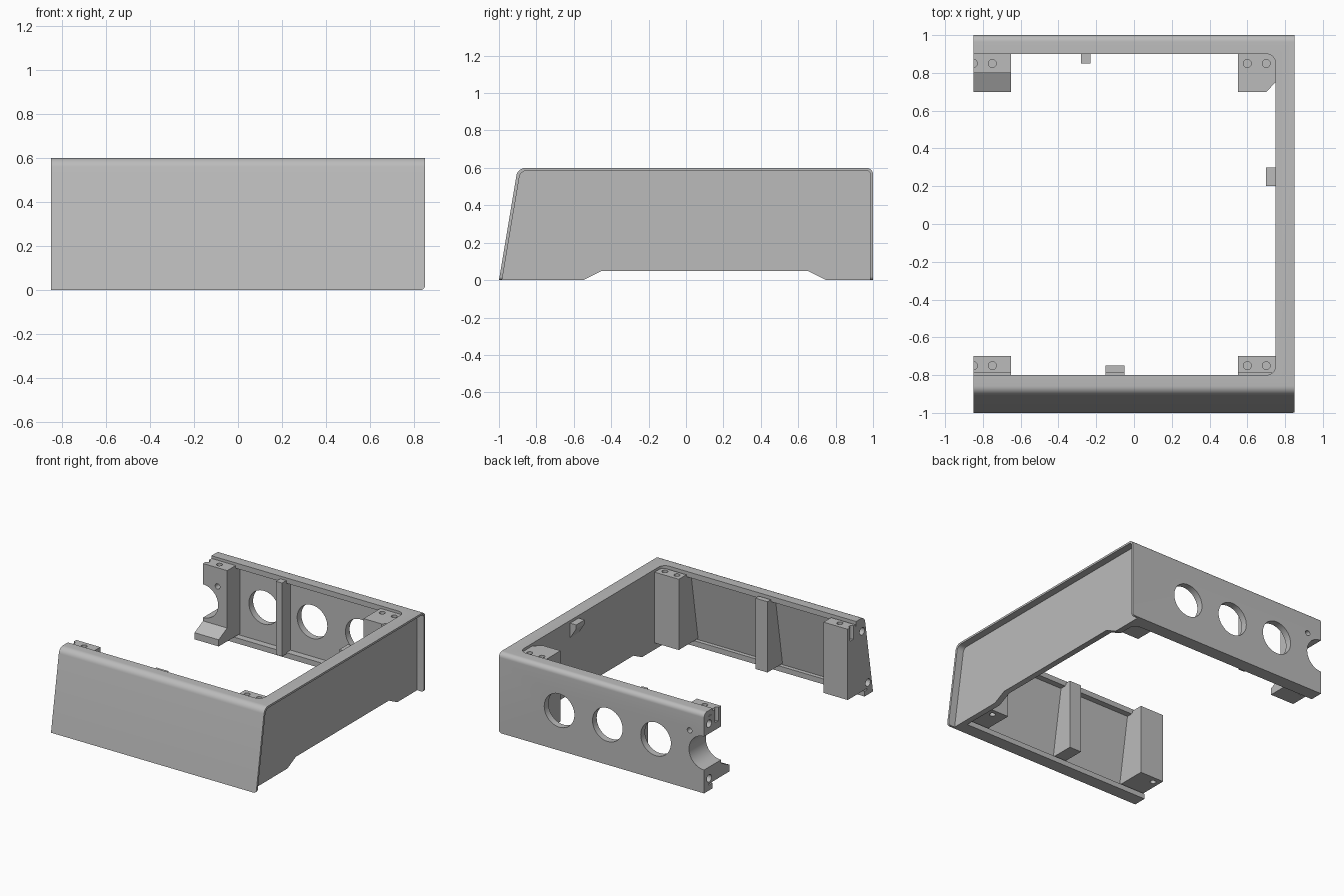
import bpy, bmesh, math
from mathutils import Vector

old = bpy.data.objects.get("Cube")
if old:
    bpy.data.objects.remove(old, do_unlink=True)

grey = bpy.data.materials.new("plain_grey")
grey.use_nodes = True
COLOUR = (0.5, 0.5, 0.5, 1)
grey.diffuse_color = COLOUR
grey.node_tree.nodes["Principled BSDF"].inputs["Base Color"].default_value = COLOUR


def rounded(corners, steps=8):
    """Corners are (u, v, radius); returns an outline with round corners."""
    out = []
    for i, (u, v, r) in enumerate(corners):
        p = Vector((u, v))
        if not r:
            out.append((u, v))
            continue
        a = (Vector(corners[i - 1][:2]) - p).normalized()
        b = (Vector(corners[(i + 1) % len(corners)][:2]) - p).normalized()
        half = a.angle(b) / 2
        centre = p + (a + b).normalized() * r / math.sin(half)
        start = p + a * r / math.tan(half) - centre
        end = p + b * r / math.tan(half) - centre
        for k in range(steps + 1):
            d = start.slerp(end, k / steps) if hasattr(start, "slerp") else start.lerp(end, k / steps)
            out.append(tuple(centre + d.normalized() * r))
    return out


def prism(name, outline, axis, lo, hi):
    """Extrude an outline along an axis between lo and hi."""
    place = {"x": lambda u, v, w: (w, u, v),
             "y": lambda u, v, w: (u, w, v),
             "z": lambda u, v, w: (u, v, w)}[axis]
    bm = bmesh.new()
    rings = [[bm.verts.new(place(u, v, w)) for u, v in outline] for w in (lo, hi)]
    for ring in rings:
        bm.faces.new(ring)
    n = len(outline)
    for i in range(n):
        j = (i + 1) % n
        bm.faces.new((rings[0][i], rings[0][j], rings[1][j], rings[1][i]))
    bmesh.ops.recalc_face_normals(bm, faces=bm.faces)
    mesh = bpy.data.meshes.new(name)
    bm.to_mesh(mesh)
    bm.free()
    mesh.materials.append(grey)
    obj = bpy.data.objects.new(name, mesh)
    bpy.context.collection.objects.link(obj)
    return obj


def box(name, x0, x1, y0, y1, z0, z1):
    return prism(name, [(x0, y0), (x1, y0), (x1, y1), (x0, y1)], "z", z0, z1)


def rod(axis, u, v, r, lo, hi, sides=32):
    ring = [(u + r * math.cos(math.tau * k / sides), v + r * math.sin(math.tau * k / sides))
            for k in range(sides)]
    return prism("cutter", ring, axis, lo, hi)


def cut(obj, cutter):
    cutter.hide_render = True
    mod = obj.modifiers.new("cut", "BOOLEAN")
    mod.operation = "DIFFERENCE"
    mod.solver = "EXACT"
    mod.object = cutter
    bpy.context.view_layer.objects.active = obj
    bpy.ops.object.modifier_apply(modifier=mod.name)
    bpy.data.objects.remove(cutter, do_unlink=True)


# Three-sided frame, starting as a solid block with a sloped front
frame = prism("frame", rounded([(-1, 0, 0), (-0.9, 0.6, 0.05), (1, 0.6, 0.035), (1, 0, 0)]),
              "x", -0.85, 0.85)
# Open middle with rounded inner corners
cut(frame, prism("cutter", rounded([(-1, -0.8, 0), (0.75, -0.8, 0.05),
                                    (0.75, 0.9, 0.05), (-1, 0.9, 0)]), "z", -0.1, 0.7))
# Channels behind the flanges of the back and front walls
cut(frame, box("cutter", -1, 0.75, 0.8, 0.95, 0.04, 0.56))
cut(frame, prism("cutter", [(-0.7, -0.1), (-0.9, -0.1), (-0.9, 0.04), (-0.93, 0.04),
                            (-0.845, 0.56), (-0.7, 0.56)], "x", -1, 0.75))
# Side wall recessed inside a thin lip
cut(frame, prism("cutter", rounded([(-1.0, -0.1, 0), (-0.885, 0.585, 0.04),
                                    (0.985, 0.585, 0.02), (0.985, -0.1, 0)]), "x", 0.795, 0.9))
# Raised lower edge of the side wall
cut(frame, prism("cutter", [(-0.65, -0.05), (-0.45, 0.05), (0.65, 0.05), (0.85, -0.05)],
                 "x", 0.7, 1))
# Rounded lower corners of the lip
arc = [(0.83 + 0.02 * math.sin(t), 0.02 - 0.02 * math.cos(t))
       for t in [math.pi / 2 * k / 6 for k in range(7)]]
cut(frame, prism("cutter", [(0.83, -0.02)] + arc + [(0.87, 0.02), (0.87, -0.02)], "y", -1.1, 1.1))

# Front corner posts and front rib, following the slope of the front wall
slope = [(-0.7, 0.05), (-0.94, 0.05), (-0.86, 0.565), (-0.79, 0.565), (-0.79, 0.58), (-0.7, 0.58)]
front_left_post = prism("front_right_post", slope, "x", -0.85, -0.65)
front_right_post = prism("front_left_post", slope, "x", 0.55, 0.76)
prism("front_rib", [(min(y, -0.75) if y > -0.78 else y, z) for y, z in slope], "x", -0.15, -0.05)

# Back corner posts: one with a wedge foot, one with a chamfered corner
foot_post = prism("back_right_post", [(0.7, 0.05), (0.7, 0.1), (0.8, 0.15), (0.8, 0.58),
                                      (0.91, 0.58), (0.91, 0.555), (0.96, 0.555), (0.96, 0.05)],
                  "x", -0.85, -0.65)
chamfer_post = prism("back_left_post", [(0.55, 0.7), (0.7, 0.7), (0.76, 0.76),
                                        (0.76, 0.96), (0.55, 0.96)], "z", 0.05, 0.58)
box("back_rib", -0.28, -0.23, 0.85, 0.96, 0.03, 0.58)
prism("side_catch", [(0.76, 0.47), (0.75, 0.47), (0.7, 0.55), (0.7, 0.58), (0.76, 0.58)],
      "y", 0.2, 0.3)

# Vertical screw holes in the tops and bottoms of the posts
for post, xs, y in ((front_left_post, (-0.85, -0.75), -0.75), (foot_post, (-0.85, -0.75), 0.85),
                    (front_right_post, (0.6, 0.7), -0.75), (chamfer_post, (0.6, 0.7), 0.85)):
    for x in xs:
        cut(post, rod("z", x, y, 0.021, 0.48, 0.7, 20))
    cut(post, rod("z", sum(xs) / 2, y, 0.021, -0.1, 0.15, 20))

# Round openings along the back wall, the last one halved by the open end
for x in (0.35, -0.05, -0.45):
    cut(frame, rod("y", x, 0.3, 0.125, 0.92, 1.1, 48))
for part in (frame, foot_post):
    cut(part, rod("y", -0.85, 0.3, 0.125, 0.6, 1.1, 48))
    cut(part, rod("y", -0.73, 0.44, 0.02, 0.6, 1.1, 20))

# Screw holes in the open ends
for z, front_y in ((0.5, -0.87), (0.09, -0.94)):
    for part in (frame, foot_post):
        cut(part, rod("x", 0.94, z, 0.028, -1, -0.75, 20))
    for part in (frame, front_left_post):
        cut(part, rod("x", front_y, z, 0.028, -1, -0.75, 20))

# Smooth rounded faces, keep hard edges
for obj in bpy.context.collection.objects:
    if obj.type == "MESH" and grey.name in obj.data.materials:
        bpy.ops.object.select_all(action="DESELECT")
        obj.select_set(True)
        bpy.context.view_layer.objects.active = obj
        bpy.ops.object.shade_smooth_by_angle(angle=math.radians(30))
